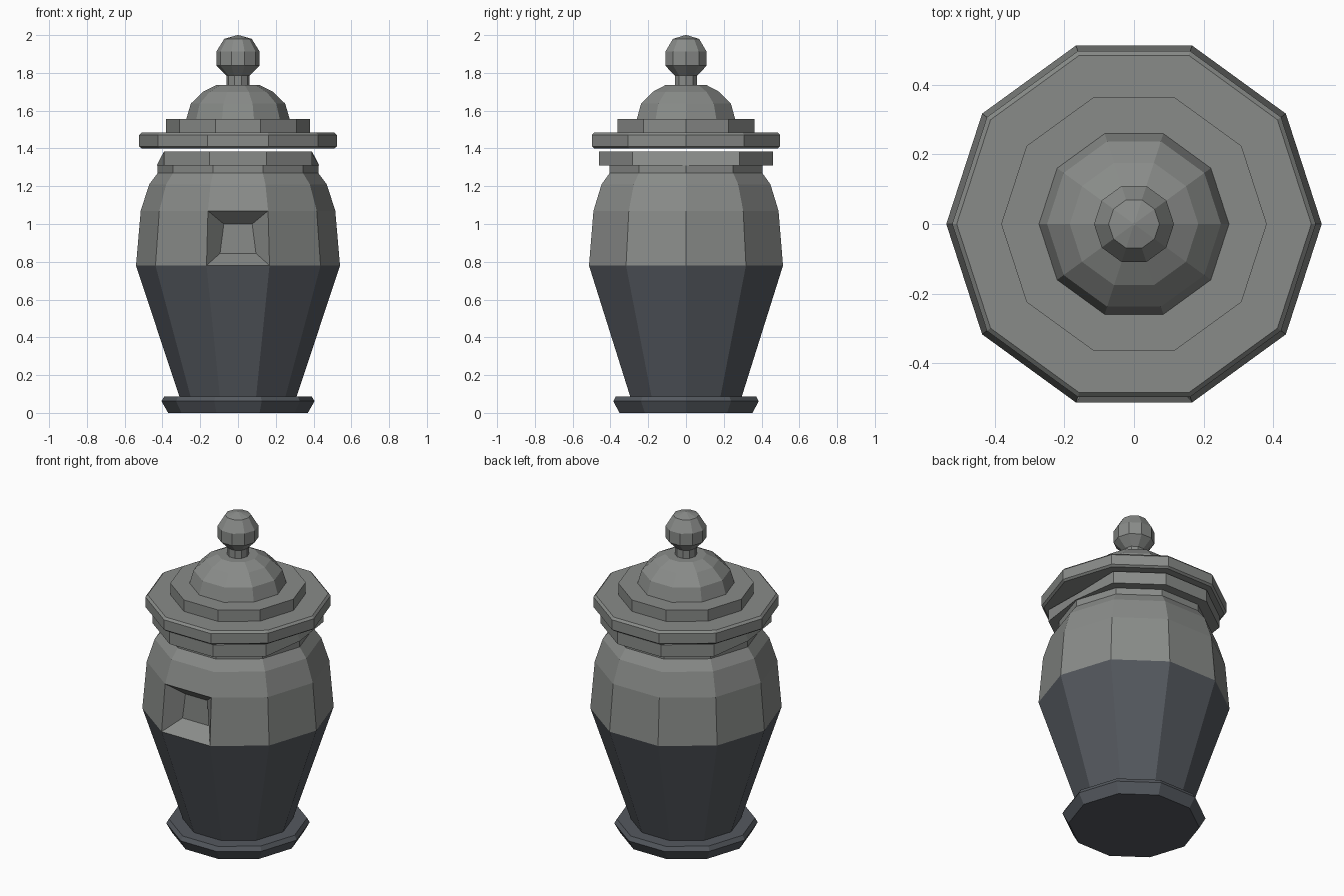
import bpy, bmesh, math

if "Cube" in bpy.data.objects:
    bpy.data.objects.remove(bpy.data.objects["Cube"])

SIDES = 10


def material(name, rgb):
    m = bpy.data.materials.new(name)
    m.diffuse_color = (*rgb, 1.0)
    m.use_nodes = True
    m.node_tree.nodes["Principled BSDF"].inputs["Base Color"].default_value = m.diffuse_color
    return m


stone = material("warm_grey", (0.25, 0.26, 0.25))
slate = material("dark_slate", (0.09, 0.10, 0.115))


def finish(name, bm, mats):
    bmesh.ops.recalc_face_normals(bm, faces=bm.faces)
    me = bpy.data.meshes.new(name)
    bm.to_mesh(me)
    bm.free()
    for m in mats:
        me.materials.append(m)
    ob = bpy.data.objects.new(name, me)
    bpy.context.collection.objects.link(ob)
    return ob


def lathe(profile):
    """Ten-sided turned solid from (radius, z) pairs, capped at both ends."""
    bm = bmesh.new()
    rings = []
    for r, z in profile:
        rings.append([bm.verts.new((r * math.cos(math.tau * i / SIDES),
                                    r * math.sin(math.tau * i / SIDES), z))
                      for i in range(SIDES)])
    for a, b in zip(rings, rings[1:]):
        for i in range(SIDES):
            j = (i + 1) % SIDES
            bm.faces.new((a[i], a[j], b[j], b[i]))
    bm.faces.new(rings[0][::-1])
    bm.faces.new(rings[-1])
    return bm, rings


# Foot
bm, _ = lathe([(0.37, 0), (0.405, 0.062), (0.39, 0.088)])
finish("foot", bm, [slate])

# Body: dark below the widest point, light above, recessed panel in front
bm, _ = lathe([(0.31, 0.085), (0.54, 0.78), (0.515, 1.07), (0.47, 1.21),
               (0.425, 1.27), (0.425, 1.31)])
bm.normal_update()
for f in bm.faces:
    f.material_index = 1 if f.calc_center_median().z < 0.78 else 0
front = next(f for f in bm.faces
             if 0.8 < f.calc_center_median().z < 1.05 and f.normal.y < -0.98)
bmesh.ops.inset_individual(bm, faces=[front], thickness=0.07)
for v in front.verts:
    right, top = v.co.x > 0, v.co.z > 0.92
    half = 0.075 if top else 0.095
    v.co = (half if right else -half, -0.41, 1.0 if top else 0.845)
finish("body", bm, [stone, slate])

# Collar: flared ring pinched at its left and right corners
bm, rings = lathe([(0.484, 1.31), (0.484, 1.385)])
for ring, r in zip(rings, (0.43, 0.385)):
    ring[0].co.x, ring[SIDES // 2].co.x = r, -r
finish("collar", bm, [stone])

# Lid: wide flange, step and dome
bm, _ = lathe([(0.51, 1.40), (0.523, 1.41), (0.523, 1.472), (0.51, 1.485)])
finish("lid_flange", bm, [stone])
bm, _ = lathe([(0.382, 1.48), (0.382, 1.556)])
finish("lid_step", bm, [stone])
bm, _ = lathe([(0.275, 1.55), (0.25, 1.637), (0.185, 1.70), (0.115, 1.735)])
finish("lid_dome", bm, [stone])

# Knob on a short stem
bm, _ = lathe([(0.062, 1.73), (0.062, 1.785), (0.115, 1.838), (0.115, 1.912),
               (0.073, 1.98), (0.004, 2.0)])
finish("knob", bm, [stone])
